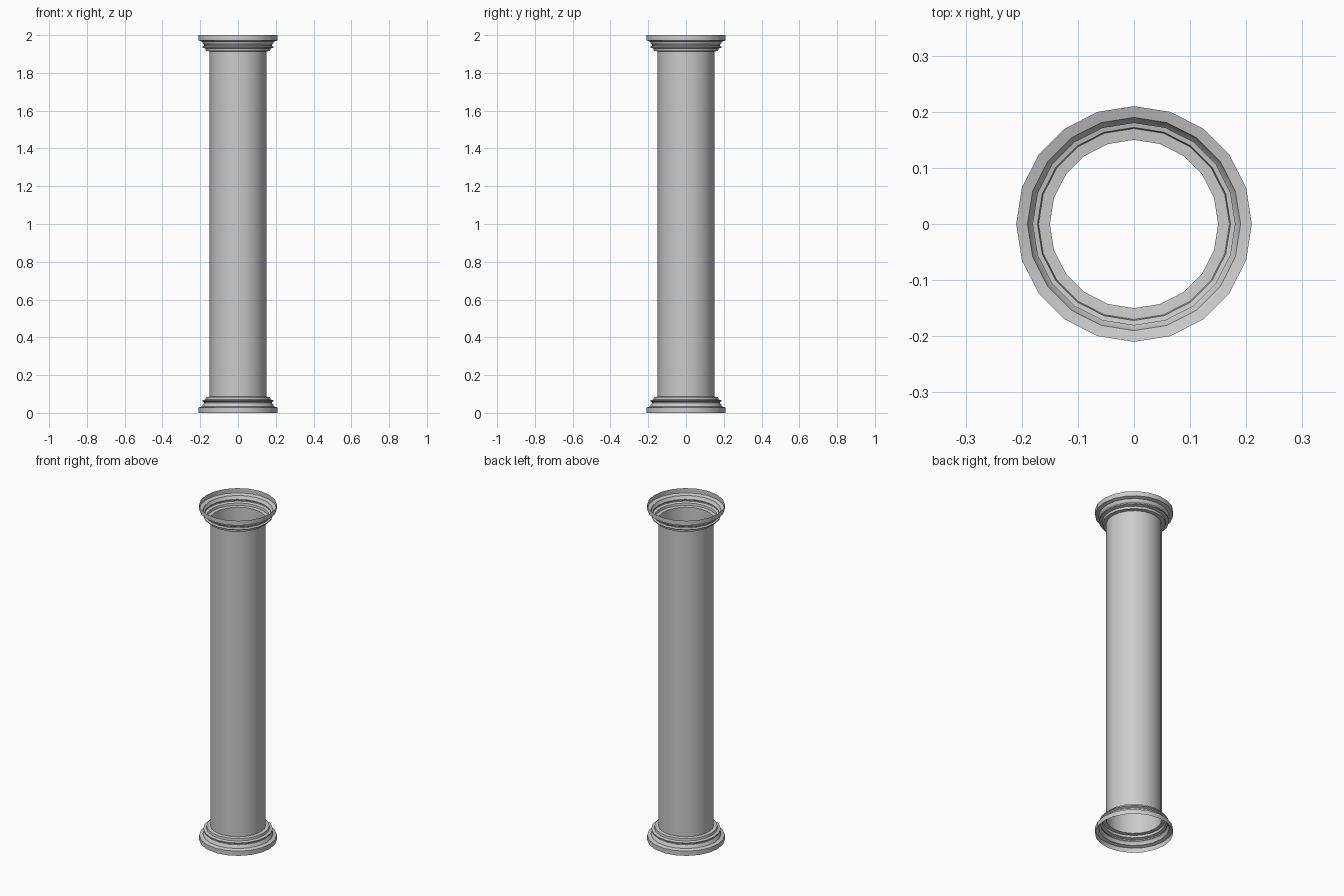
import bpy
import bmesh
import math

SIDES = 20
HEIGHT = 2.0

cube = bpy.data.objects.get("Cube")
if cube:
    bpy.data.objects.remove(cube, do_unlink=True)

stone = bpy.data.materials.new("grey stone")
stone.use_nodes = True
grey = (0.6, 0.6, 0.6, 1)
stone.diffuse_color = grey
stone.node_tree.nodes["Principled BSDF"].inputs["Base Color"].default_value = grey


def lathe(name, profile):
    """Turn an open (radius, height) profile around z into a thin shell."""
    bm = bmesh.new()
    rings = []
    for r, z in profile:
        angles = [math.tau * i / SIDES for i in range(SIDES)]
        rings.append([bm.verts.new((r * math.cos(a), r * math.sin(a), z)) for a in angles])
    for low, high in zip(rings, rings[1:]):
        for i in range(SIDES):
            j = (i + 1) % SIDES
            bm.faces.new((low[i], low[j], high[j], high[i]))
    mesh = bpy.data.meshes.new(name)
    bm.to_mesh(mesh)
    bm.free()
    mesh.materials.append(stone)
    obj = bpy.data.objects.new(name, mesh)
    bpy.context.collection.objects.link(obj)
    bpy.ops.object.select_all(action="DESELECT")
    obj.select_set(True)
    bpy.context.view_layer.objects.active = obj
    bpy.ops.object.shade_smooth_by_angle(angle=math.radians(30))
    return obj


# Moulding from the foot up to the shaft: plinth, cove, bead, collar
moulding = [(0.21, 0), (0.21, 0.028), (0.19, 0.034), (0.187, 0.044),
            (0.18, 0.052), (0.18, 0.057), (0.188, 0.062), (0.188, 0.067),
            (0.172, 0.071), (0.17, 0.084), (0.15, 0.086)]
lathe("column_base", moulding)

# Plain open shaft
shaft_end = moulding[-1]
lathe("column_shaft", [shaft_end, (shaft_end[0], HEIGHT - shaft_end[1])])

# Capital mirrors the base
lathe("column_capital", [(r, HEIGHT - z) for r, z in reversed(moulding)])
